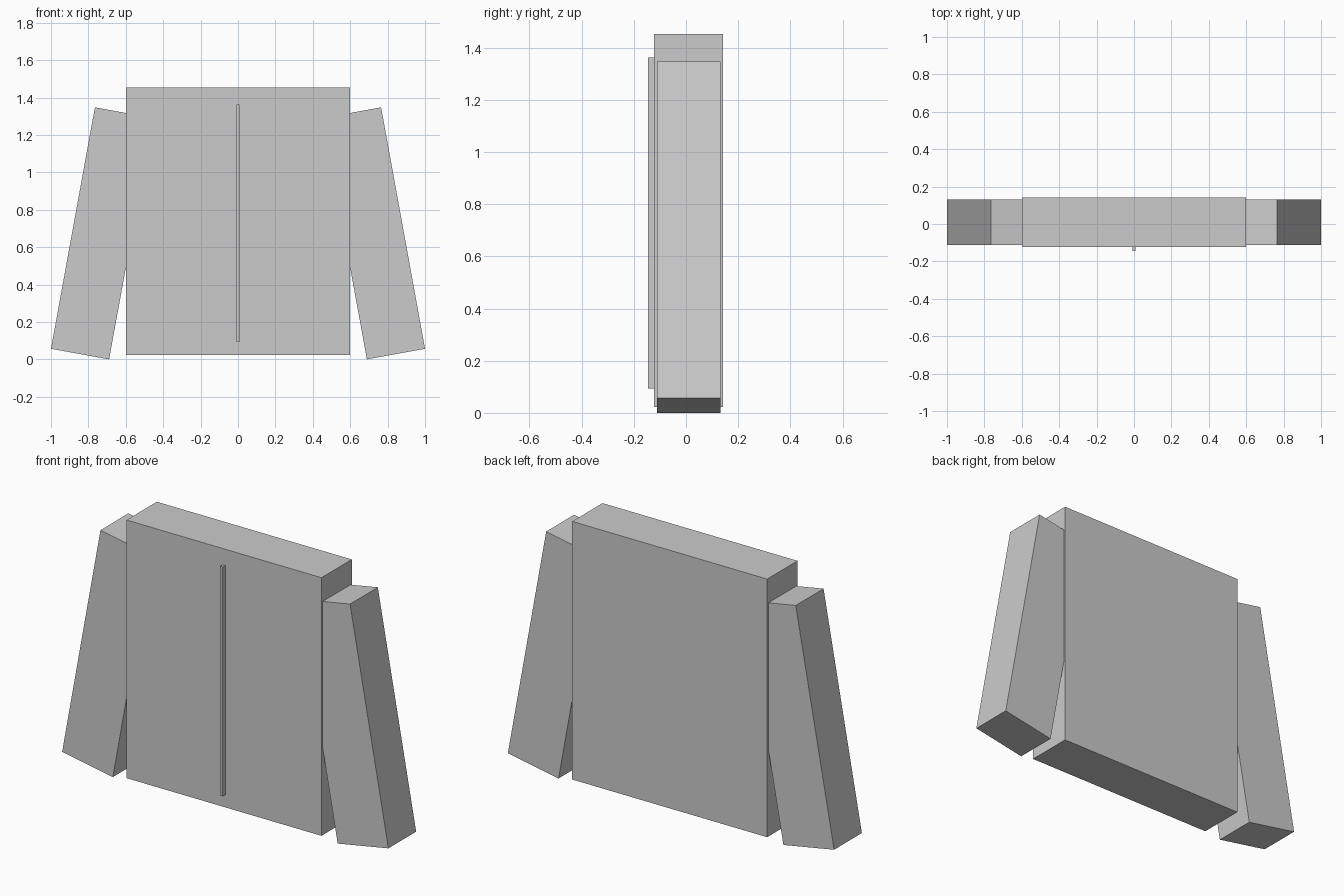
import bpy

if "Cube" in bpy.data.objects:
    bpy.data.objects.remove(bpy.data.objects["Cube"])

SLEEVE_ANGLE = 0.18
DEPTH_CENTRE = 0.01


def box(name, centre, size, tilt=0.0):
    """Box of the given full size, tilted around the depth axis."""
    bpy.ops.mesh.primitive_cube_add(size=1, location=centre, rotation=(0, tilt, 0))
    ob = bpy.context.object
    ob.name = name
    ob.scale = size
    bpy.ops.object.transform_apply(location=False, rotation=False, scale=True)
    return ob


# Jacket body
box("jacket_body", (0, DEPTH_CENTRE, 0.738), (1.195, 0.265, 1.43))

# Front zip strip, slightly sunk into the body
box("front_zip", (0, -0.128, 0.728), (0.016, 0.034, 1.27))

# Sleeves, flaring outwards towards the cuffs
for side, label in ((1, "right"), (-1, "left")):
    box(f"{label}_sleeve", (side * 0.727, DEPTH_CENTRE, 0.674),
        (0.316, 0.243, 1.312), -side * SLEEVE_ANGLE)
